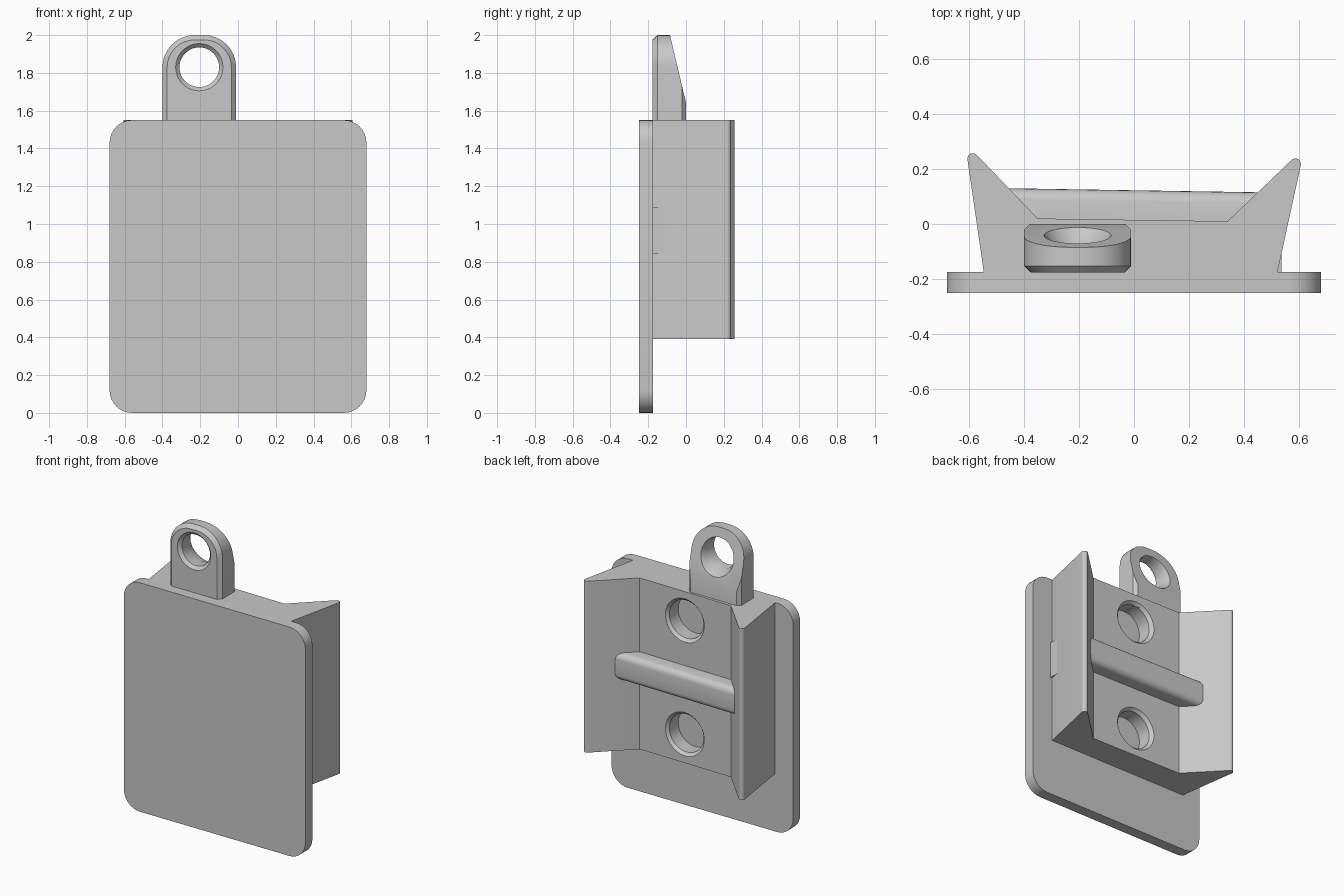
import bpy, bmesh, math
from mathutils import Vector

cube = bpy.data.objects.get("Cube")
if cube:
    bpy.data.objects.remove(cube, do_unlink=True)

GREY = (0.58, 0.58, 0.58, 1)
grey = bpy.data.materials.new("plain grey")
grey.use_nodes = True
grey.diffuse_color = GREY
grey.node_tree.nodes["Principled BSDF"].inputs["Base Color"].default_value = GREY


def rounded(corners, steps=8):
    """Turn (x, y, radius) corners into an outline with arcs."""
    out = []
    for i, (x, y, r) in enumerate(corners):
        p = Vector((x, y))
        if r == 0:
            out.append(p)
            continue
        a = (Vector(corners[i - 1][:2]) - p).normalized()
        b = (Vector(corners[(i + 1) % len(corners)][:2]) - p).normalized()
        half = a.angle(b) / 2
        mid = p + (a + b).normalized() * (r / math.sin(half))
        start = p + a * (r / math.tan(half)) - mid
        sweep = start.angle_signed(p + b * (r / math.tan(half)) - mid)
        for k in range(steps + 1):
            t = math.atan2(start.y, start.x) - sweep * k / steps
            out.append(mid + Vector((math.cos(t), math.sin(t))) * r)
    return out


def loft(name, loops):
    """Join matching 3D loops into a closed solid."""
    bm = bmesh.new()
    rings = [[bm.verts.new(p) for p in loop] for loop in loops]
    for r, s in zip(rings, rings[1:]):
        for i in range(len(r)):
            bm.faces.new((r[i - 1], r[i], s[i], s[i - 1]))
    bm.faces.new(rings[0])
    bm.faces.new(rings[-1])
    bmesh.ops.recalc_face_normals(bm, faces=bm.faces)
    mesh = bpy.data.meshes.new(name)
    bm.to_mesh(mesh)
    bm.free()
    mesh.materials.append(grey)
    obj = bpy.data.objects.new(name, mesh)
    bpy.context.collection.objects.link(obj)
    return obj


def upright(outline, z0, z1):
    return [[(p.x, p.y, z) for p in outline] for z in (z0, z1)]


def facing(outline, y):
    return [(p.x, y, p.y) for p in outline]


def select(obj):
    bpy.ops.object.select_all(action="DESELECT")
    obj.select_set(True)
    bpy.context.view_layer.objects.active = obj


def cut(obj, cutter):
    select(obj)
    mod = obj.modifiers.new("cut", "BOOLEAN")
    mod.operation = "DIFFERENCE"
    mod.solver = "EXACT"
    mod.object = cutter
    bpy.ops.object.modifier_apply(modifier=mod.name)
    bpy.data.objects.remove(cutter, do_unlink=True)


def round_cutter(x, z, stations, sides=48):
    """Lathe along y from (y, radius) stations."""
    turn = [2 * math.pi * i / sides for i in range(sides)]
    return loft("cutter", [[(x + r * math.cos(t), y, z + r * math.sin(t)) for t in turn]
                           for y, r in stations])


# Front plate
W, H, R = 0.68, 1.55, 0.12
outline = rounded([(-W, 0, R), (W, 0, R), (W, H, R), (-W, H, R)])
plate = loft("front_plate", [facing(outline, y) for y in (-0.25, -0.175)])

# Rear block with two flared wings
block = loft("winged_block", upright(rounded([
    (-0.545, -0.18, 0), (0.52, -0.18, 0), (0.62, 0.278, 0.02), (0.34, 0.01, 0),
    (-0.35, 0.02, 0), (-0.614, 0.296, 0.02)]), 0.39, H))

# Two blind round pockets in the block
for z in (0.585, 1.355):
    cut(block, round_cutter(0, z, [(-0.1, 0.128), (-0.005, 0.128), (0.035, 0.165)]))

# Cross rib between the wings, long edges rounded
rib = loft("cross_rib", upright([Vector(p) for p in (
    (-0.47, 0.13), (0.46, 0.115), (0.34, -0.02), (-0.35, -0.02))], 0.87, 1.05))
bm = bmesh.new()
bm.from_mesh(rib.data)
long_edges = [e for e in bm.edges if all(v.co.y > 0.1 for v in e.verts)
              and e.calc_length() > 0.5]
bmesh.ops.bevel(bm, geom=long_edges, offset=0.04, segments=5, profile=0.5,
                affect="EDGES")
bm.to_mesh(rib.data)
bm.free()

# Small locating key showing at the block's side
key = loft("side_key", upright([Vector(p) for p in (
    (-0.54, -0.18), (0.535, -0.18), (0.535, -0.11), (-0.54, -0.11))], 0.84, 1.09))


# Hanging tab: chamfered prism, sloped back, chamfered hole
def tab_loop(inset, y):
    l, r, t, rad = -0.4 + inset, -0.01 - inset, 2.0 - inset, 0.17 - inset
    return facing(rounded([(l, 1.48, 0), (r, 1.48, 0), (r, t, rad), (l, t, rad)]), y)


tab = loft("hanging_tab", [tab_loop(0.025, -0.177), tab_loop(0, -0.152),
                           tab_loop(0, -0.022), tab_loop(0.022, 0)])
wedge = [(-0.0895, 2.02), (0.0026, 1.63), (0.2, 1.63), (0.2, 2.02)]
cut(tab, loft("cutter", [[(x, y, z) for y, z in wedge] for x in (-0.6, 0.2)]))
cut(tab, round_cutter(-0.205, 1.83, [(-0.197, 0.145), (-0.157, 0.105),
                                     (-0.08, 0.105), (0.02, 0.15)]))

# Keep sharp edges crisp and arcs smooth
for obj in (plate, block, rib, key, tab):
    select(obj)
    bpy.ops.object.shade_smooth_by_angle(angle=math.radians(30))
